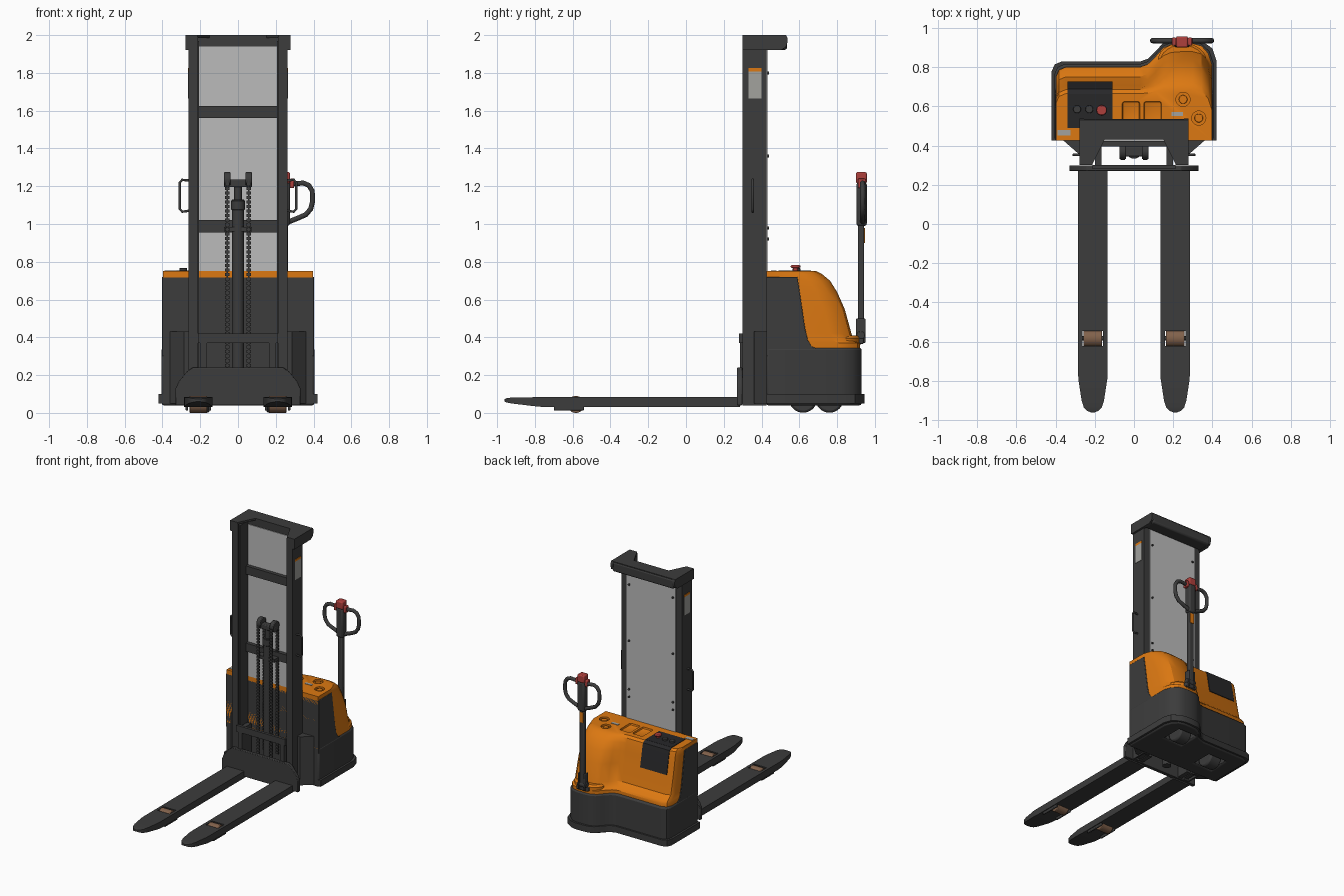
import bpy, bmesh, math
from mathutils import Vector, Matrix

old = bpy.data.objects.get("Cube")
if old:
    bpy.data.objects.remove(old, do_unlink=True)


def material(name, r, g, b):
    m = bpy.data.materials.new(name)
    m.use_nodes = True
    m.diffuse_color = (r, g, b, 1)
    m.node_tree.nodes["Principled BSDF"].inputs["Base Color"].default_value = (r, g, b, 1)
    return m


DARK = material("charcoal", .045, .045, .045)
BLACK = material("black", .02, .02, .022)
ORANGE = material("orange", .72, .19, .006)
RED = material("red", .42, .05, .045)
BROWN = material("brown", .22, .12, .07)
GREY = material("panel grey", .5, .5, .5)
LABEL = material("label grey", .36, .36, .34)
parts = []


def finish(name, bm, mat, bevel=0.0):
    bmesh.ops.recalc_face_normals(bm, faces=bm.faces)
    me = bpy.data.meshes.new(name)
    bm.to_mesh(me)
    bm.free()
    me.materials.append(mat)
    ob = bpy.data.objects.new(name, me)
    bpy.context.collection.objects.link(ob)
    if bevel:
        mod = ob.modifiers.new("bevel", 'BEVEL')
        mod.width, mod.segments, mod.limit_method = bevel, 2, 'ANGLE'
    parts.append(ob)
    return ob


def loft(name, rings, mat, bevel=0.0):
    bm = bmesh.new()
    rows = [[bm.verts.new(p) for p in ring] for ring in rings]
    n = len(rows[0])
    for a, b in zip(rows, rows[1:]):
        for i in range(n):
            bm.faces.new((a[i], a[(i + 1) % n], b[(i + 1) % n], b[i]))
    bm.faces.new(rows[0])
    bm.faces.new(rows[-1])
    return finish(name, bm, mat, bevel)


def prism(name, axis, pts, lo, hi, mat, bevel=0.0):
    def place(p, t):
        return {'x': (t, p[0], p[1]), 'y': (p[0], t, p[1]), 'z': (p[0], p[1], t)}[axis]
    return loft(name, [[place(p, t) for p in pts] for t in (lo, hi)], mat, bevel)


def box(name, x, y, z, mat, bevel=0.0):
    return prism(name, 'z', [(x[0], y[0]), (x[1], y[0]), (x[1], y[1]), (x[0], y[1])], z[0], z[1], mat, bevel)


def cyl(name, centre, r, length, axis, mat, bevel=0.0, sides=32):
    bm = bmesh.new()
    rot = {'x': Matrix.Rotation(math.pi / 2, 4, 'Y'), 'y': Matrix.Rotation(math.pi / 2, 4, 'X'), 'z': Matrix()}[axis]
    bmesh.ops.create_cone(bm, cap_ends=True, segments=sides, radius1=r, radius2=r, depth=length,
                          matrix=Matrix.Translation(centre) @ rot)
    return finish(name, bm, mat, bevel)


def tube(name, pts, r, mat):
    cu = bpy.data.curves.new(name, 'CURVE')
    cu.dimensions, cu.bevel_depth, cu.bevel_resolution, cu.use_fill_caps = '3D', r, 3, True
    sp = cu.splines.new('POLY')
    sp.points.add(len(pts) - 1)
    for q, p in zip(sp.points, pts):
        q.co = (*p, 1)
    cu.materials.append(mat)
    ob = bpy.data.objects.new(name, cu)
    bpy.context.collection.objects.link(ob)
    return ob


def cut(ob, cutter):
    parts.remove(cutter)
    mod = ob.modifiers.new("cut", 'BOOLEAN')
    mod.object, mod.operation, mod.solver = cutter, 'DIFFERENCE', 'EXACT'
    bpy.context.view_layer.objects.active = ob
    bpy.ops.object.modifier_apply(modifier=mod.name)
    bpy.data.objects.remove(cutter, do_unlink=True)


def plan(left_y, right_y, w):
    # body outline: straight rear on one side, bulge for the tiller on the other
    d = right_y - left_y
    return [(-w, .425), (-w, left_y - .05), (-w + .015, left_y - .015), (-w + .05, left_y), (.03, left_y),
            (.07, left_y + .12 * d), (.11, left_y + .45 * d), (.15, left_y + .82 * d), (.19, right_y - .004),
            (.24, right_y), (.3, right_y), (.345, right_y - .012), (w - .02, right_y - .05), (w, right_y - .11), (w, .425)]


# Chassis, bumper and wheel wells
base = prism("chassis", 'z', plan(.815, .93, .405), .04, .345, DARK)
bumper = prism("bumper", 'z', plan(.828, .945, .42), .05, .1, DARK)
for x, y, name in ((.2, .76, "drive_wheel"), (-.2, .62, "caster_wheel")):
    for ob in (base, bumper):
        cut(ob, box("well", (x - .08, x + .08), (y - .085, y + .085), (0, .16), DARK))
    cyl(name, (x, y, .076), .075, .1, 'x', DARK, .012)
for ob in (base, bumper):
    mod = ob.modifiers.new("bevel", 'BEVEL')
    mod.width, mod.segments, mod.limit_method = .012, 2, 'ANGLE'
    mod.angle_limit = math.radians(50)
prism("front_housing", 'x', [(.425, .3), (.425, .72), (.59, .72), (.605, .62), (.63, .45), (.645, .385),
                             (.665, .352), (.69, .342), (.69, .3)], -.403, .403, DARK, .004)

# Orange cover, lofted upward with the tower around the tiller
levels = [(.34, .8, .92), (.37, .8, .92), (.385, .79, .885), (.42, .75, .876), (.55, .722, .84),
          (.64, .705, .8), (.7, .695, .762), (.735, .685, .72), (.75, .665, .69)]
cover = loft("cover", [[(*p, z) for p in plan(a, b, .398)] for z, a, b in levels], ORANGE)
for x in (-.015, .095):
    cut(cover, box("pocket", (x - .045, x + .045), (.49, .625), (.735, .8), ORANGE, .012))
for x, y in ((.25, .635), (.33, .54)):
    cut(cover, cyl("cup", (x, y, .77), .036, .07, 'z', ORANGE))
    cyl("cup_cap", (x, y, .74), .022, .012, 'z', ORANGE, .003)
loft("tiller_collar", [[(.245 + r * math.cos(t * math.pi / 12), .83 + .75 * r * math.sin(t * math.pi / 12), z)
                        for t in range(24)] for z, r in ((.36, .125), (.395, .125), (.41, .11))], ORANGE)

# Control panel and labels
box("control_panel", (-.34, -.11), (.49, .662), (.747, .754), BLACK)
prism("rear_control_panel", 'x', [(.66, .754), (.689, .738), (.699, .7), (.726, .56), (.717, .56), (.66, .7)],
      -.34, -.11, BLACK)
for x in (-.29, -.228):
    cyl("switch", (x, .585, .758), .02, .018, 'z', DARK, .003)
cyl("stop_stem", (-.165, .58, .76), .013, .02, 'z', RED)
cyl("stop_button", (-.165, .58, .775), .026, .014, 'z', RED, .005)
box("label", (.19, .25), (.55, .572), (.748, .753), LABEL)
box("label", (-.39, -.325), (.45, .48), (.748, .753), LABEL)

# Mast uprights, brackets, grab handles and side plates
for s, side in ((1, "left"), (-1, "right")):
    chan = [(.212, .30), (.262, .30), (.262, .425), (.212, .425), (.212, .41), (.25, .41), (.25, .315), (.212, .315)]
    prism(side + "_outer_upright", 'z', [(s * x, y) for x, y in chan], .04, 1.99, DARK)
    box(side + "_inner_upright", sorted((s * .207, s * .24)), (.32, .405), (.05, 1.97), DARK)
    prism(side + "_bracket", 'z', [(s * x, y) for x, y in ((.255, .36), (.285, .36), (.365, .43), (.255, .43))],
          .05, .43, DARK)
    box(side + "_carriage_arm", sorted((s * .165, s * .2)), (.285, .4), (.05, .4), DARK)
    loop = [(.26, 1.07), (.295, 1.065), (.308, 1.08), (.308, 1.22), (.295, 1.234), (.26, 1.23)]
    tube(side + "_grab_handle", [(s * x, .353, z) for x, z in loop], .007, DARK)
    box(side + "_rating_plate", sorted((s * .26, s * .265)), (.33, .4), (1.665, 1.808), LABEL)
    box(side + "_plate_stripe", sorted((s * .26, s * .265)), (.33, .4), (1.808, 1.825), ORANGE)
    ear = [(.30, 1.92), (.5, 1.92), (.528, 1.935), (.537, 1.96), (.537, 1.985), (.53, 2), (.30, 2)]
    prism(side + "_header_end", 'x', ear, *sorted((s * .255, s * .278)), DARK)
    for z in (1.8, 1.36, .98, .92):
        cyl("panel_bolt", (s * .19, .434, z), .008, .012, 'y', DARK, sides=12)

# Mast header and cross members
prism("header_plate", 'z', [(-.27, .30), (-.215, .30), (-.15, .43), (.15, .43), (.215, .30), (.27, .30),
                            (.27, .53), (-.27, .53)], 1.985, 2, DARK)
box("header_bar", (-.265, .265), (.43, .535), (1.922, 1.997), DARK, .012)
for lo, hi in ((1.56, 1.625), (.955, 1.02)):
    box("cross_member", (-.215, .215), (.395, .424), (lo, hi), DARK)
box("guard_panel", (-.212, .212), (.425, .431), (.75, 1.94), GREY)

# Lift cylinder, chain head and chains
cyl("lift_cylinder", (0, .37, .59), .032, 1.08, 'z', DARK)
cyl("cylinder_gland", (0, .37, 1.1), .037, .05, 'z', DARK, .004)
cyl("piston", (0, .37, 1.15), .02, .12, 'z', DARK)
box("cylinder_clamp", (-.075, .075), (.345, .41), (.96, .985), DARK)
box("chain_head", (-.075, .075), (.345, .395), (1.195, 1.235), DARK, .006)
for x in (-.057, .057):
    cyl("chain_pulley", (x, .37, 1.235), .04, .034, 'x', DARK, .005)
    for y in (.333, .407):
        box("chain_core", (x - .004, x + .004), (y - .003, y + .003), (.22, 1.235), DARK)
        link = box("chain", (x - .011, x + .011), (y - .006, y + .006), (.22, .236), DARK)
        arr = link.modifiers.new("links", 'ARRAY')
        arr.use_relative_offset, arr.use_constant_offset = False, True
        arr.constant_offset_displace, arr.count = (0, 0, .024), 42

# Fork carriage
prism("carriage_plate", 'y', [(-.33, .04), (.33, .04), (.33, .13), (.315, .165), (.27, .22), (.24, .24),
                              (-.24, .24), (-.27, .22), (-.315, .165), (-.33, .13)], .27, .298, DARK, .004)
box("carriage_bar", (-.212, .212), (.28, .302), (.37, .42), DARK)

# Forks with tapered tips and load wheels
for x, side in ((.21, "left"), (-.21, "right")):
    rings = []
    for y, w, lo, hi in ((.285, .075, .03, .083), (-.74, .075, .03, .083), (-.79, .074, .034, .083),
                         (-.9, .057, .047, .082), (-.935, .046, .052, .08), (-.952, .03, .056, .077),
                         (-.96, .01, .06, .073)):
        rings.append([(x - w, y, lo), (x + w, y, lo), (x + w, y, hi), (x - w, y, hi)])
    fork = loft(side + "_fork", rings, DARK)
    cut(fork, box("slot", (x - .053, x + .053), (-.622, -.545), (0, .2), DARK))
    cyl(side + "_load_wheel", (x, -.583, .045), .045, .094, 'x', BROWN, .004)
    cyl(side + "_wheel_axle", (x, -.583, .045), .012, .12, 'x', DARK)
    for e in (-1, 1):
        box(side + "_wheel_cheek", sorted((x + e * .054, x + e * .068)), (-.7, -.54), (.012, .04), DARK, .006)

# Tiller
T = .245
for s in (-1, 1):
    box("tiller_clevis", sorted((T + s * .018, T + s * .03)), (.9, .95), (.37, .5), DARK, .005)
cyl("tiller_pivot", (T, .925, .41), .022, .075, 'x', DARK, .003)
box("tiller_foot", (T - .05, T + .05), (.85, .94), (.365, .395), DARK, .006)
box("tiller_pole", (T - .02, T + .02), (.91, .943), (.4, 1.03), DARK, .007)
box("tiller_badge", (T - .017, T + .017), (.94, .947), (.9, .98), ORANGE)
box("tiller_head", (T - .03, T + .03), (.902, .957), (.99, 1.22), DARK, .012)
box("safety_button", (T - .03, T + .03), (.9, .957), (1.215, 1.275), RED, .008)
for s in (-1, 1):
    grip = [(.02, 1.21), (.1, 1.217), (.13, 1.205), (.148, 1.175), (.15, 1.12), (.14, 1.08), (.115, 1.05),
            (.07, 1.03), (.02, 1.01)]
    tube("handle_loop", [(T + s * x, .935, z) for x, z in grip], .014, DARK)
    box("thumb_switch", sorted((T + s * .03, T + s * .052)), (.91, .95), (1.19, 1.24), RED, .005)

# Smooth round parts while keeping sharp edges
bpy.ops.object.select_all(action='DESELECT')
for ob in parts:
    ob.select_set(True)
bpy.context.view_layer.objects.active = parts[0]
bpy.ops.object.shade_smooth_by_angle(angle=math.radians(32))
